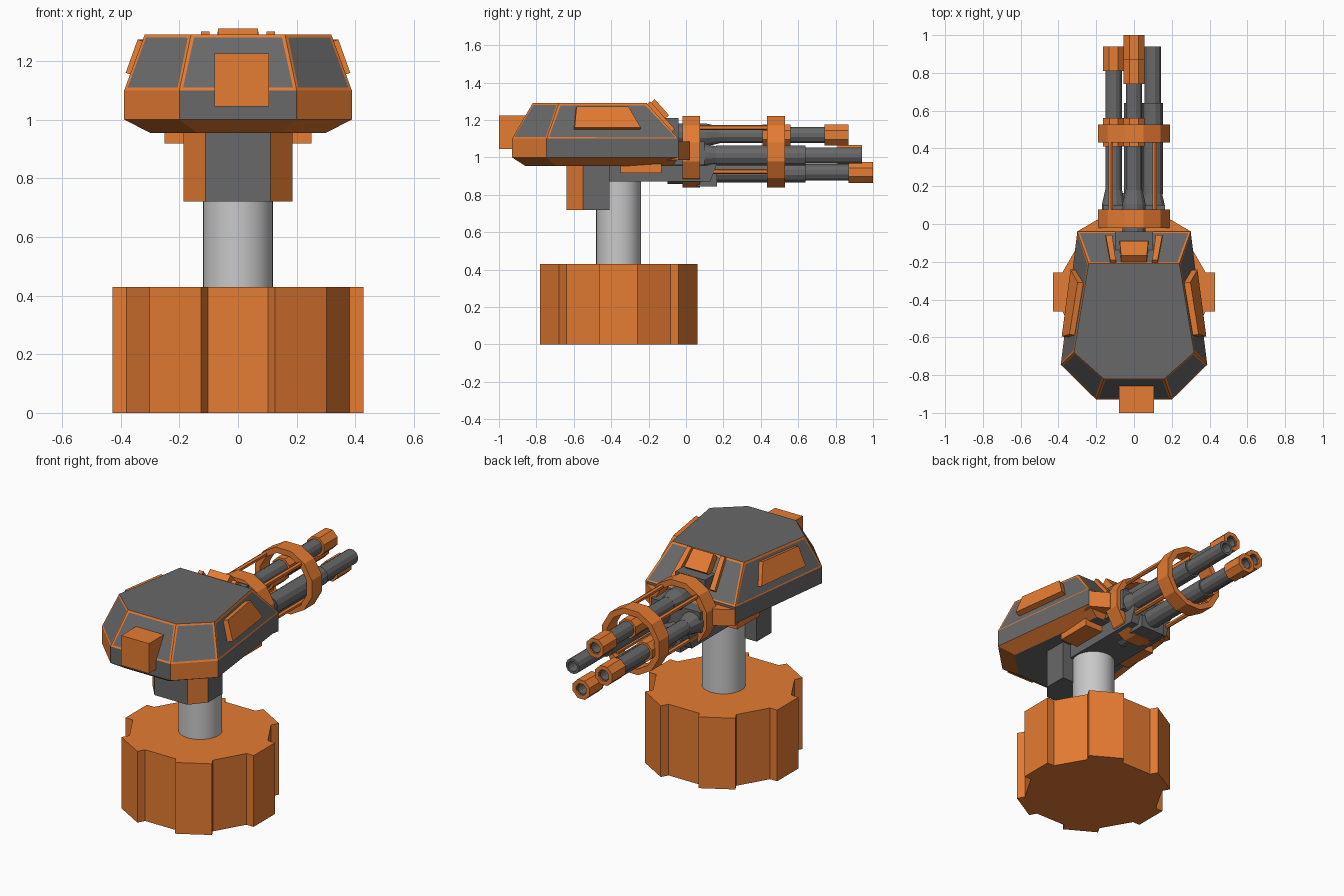
import bpy, bmesh, math
from mathutils import Vector

if "Cube" in bpy.data.objects:
    bpy.data.objects.remove(bpy.data.objects["Cube"], do_unlink=True)


def material(name, colour):
    m = bpy.data.materials.new(name)
    m.use_nodes = True
    m.diffuse_color = (*colour, 1)
    m.node_tree.nodes["Principled BSDF"].inputs["Base Color"].default_value = (*colour, 1)
    return m


ORANGE = material("orange paint", (0.78, 0.2, 0.032))
GREY = material("dark grey metal", (0.14, 0.14, 0.14))
STEEL = material("light steel", (0.58, 0.58, 0.58))


def finish(name, bm, *mats):
    bmesh.ops.recalc_face_normals(bm, faces=bm.faces[:])
    me = bpy.data.meshes.new(name)
    bm.to_mesh(me)
    bm.free()
    for m in mats:
        me.materials.append(m)
    ob = bpy.data.objects.new(name, me)
    bpy.context.collection.objects.link(ob)
    return ob


def loft(rings, cap=True, loop=False):
    """Skin a list of equal-length point rings."""
    bm = bmesh.new()
    vs = [[bm.verts.new(p) for p in r] for r in rings]
    n = len(vs[0])
    pairs = list(zip(vs, vs[1:])) + ([(vs[-1], vs[0])] if loop else [])
    for a, b in pairs:
        for i in range(n):
            j = (i + 1) % n
            bm.faces.new((a[i], a[j], b[j], b[i]))
    if cap and not loop:
        bm.faces.new(vs[0])
        bm.faces.new(vs[-1])
    bm.normal_update()
    return bm


def box(name, x0, x1, y0, y1, z0, z1, mat):
    ring = [(x0, y0), (x1, y0), (x1, y1), (x0, y1)]
    return finish(name, loft([[(x, y, z) for x, y in ring] for z in (z0, z1)]), mat)


def tube(name, x, z, profile, mat, sides=12, loop=True):
    """Turn a (radius, y) profile about an axis along y."""
    rings = []
    for r, y in profile:
        angles = [math.tau * (i + 0.5) / sides for i in range(sides)]
        rings.append([(x + r * math.cos(a), y, z + r * math.sin(a)) for a in angles])
    return finish(name, loft(rings, loop=loop), mat)


def pipe(name, x, z, inner, outer, y0, y1, mat, sides=12):
    return tube(name, x, z, [(inner, y0), (outer, y0), (outer, y1), (inner, y1)], mat, sides)


def slab(name, quad, u0, u1, v0, v1, depth, mat):
    """Raised plate on part of a sloping quad."""
    a, b, c, d = map(Vector, quad)
    at = lambda u, v: a.lerp(b, u).lerp(d.lerp(c, u), v)
    n = (b - a).cross(d - a).normalized()
    if n.z < 0:
        n.negate()
    pts = [at(u0, v0), at(u1, v0), at(u1, v1), at(u0, v1)]
    finish(name, loft([[p - n * 0.01 for p in pts], [p + n * depth for p in pts]]), mat)


def mirrored(half):
    return half + [(-x, y) for x, y in reversed(half)]


# Base: twelve-sided drum with every other side raised
PIVOT = -0.36
outline = []
for k in range(12):
    a = math.radians(30 * k)
    r = 0.428 if k % 2 == 0 else 0.38
    for t in (-0.102, 0.102):
        if k % 2 == 0:
            outline.append((0.38 * math.cos(a) - t * math.sin(a),
                            0.38 * math.sin(a) + t * math.cos(a)))
            if t > 0:
                outline.insert(-1, (r * math.cos(a) + 0.102 * math.sin(a),
                                    r * math.sin(a) - 0.102 * math.cos(a)))
                outline.insert(-1, (r * math.cos(a) - t * math.sin(a),
                                    r * math.sin(a) + t * math.cos(a)))
finish("base_drum", loft([[(x, y + PIVOT, z) for x, y in outline] for z in (0, 0.43)]), ORANGE)

# Smooth column
circle = [(0.12 * math.cos(math.tau * i / 32), PIVOT + 0.12 * math.sin(math.tau * i / 32))
          for i in range(32)]
column = finish("column", loft([[(x, y, z) for x, y in circle] for z in (0.42, 0.9)]), STEEL)
bpy.context.view_layer.objects.active = column
column.select_set(True)
bpy.ops.object.shade_smooth_by_angle()
column.select_set(False)

# Turret hull: bottom, vertical band and sloping sides
low = mirrored([(0.14, -0.86), (0.3, -0.7), (0.22, -0.07)])
mid = mirrored([(0.2, -0.93), (0.388, -0.745), (0.3, -0.04)])
top = mirrored([(0.16, -0.82), (0.318, -0.68), (0.24, -0.21)])
levels = [(low, 0.955), (mid, 1.0), (mid, 1.1), (top, 1.29)]
hull = loft([[(x, y, z) for x, y in ring] for ring, z in levels])
slopes = []
for f in hull.faces:
    z = f.calc_center_median().z
    diagonal = abs(f.normal.x) > 0.4 and abs(f.normal.y) > 0.4
    if 1.0 < z < 1.1:
        f.material_index = 0 if diagonal else 1
    elif 1.1 < z < 1.28:
        slopes.append(f)
        f.material_index = 1
    else:
        f.material_index = 0 if 0.96 < z < 1.0 else 1
# orange trim framing every sloping panel
for f in bmesh.ops.inset_individual(hull, faces=slopes, thickness=0.016)["faces"]:
    f.material_index = 0
for f in slopes:
    f.material_index = 1
finish("turret_hull", hull, ORANGE, GREY)

# Chamfered lip at the gun end of the hull
lip = mirrored([(0.28, -0.12), (0.3, -0.04), (0.2, 0.02)])
finish("hull_lip", loft([[(x, y, z) for x, y in lip] for z in (0.985, 1.085)]), ORANGE)

# Side plates and the sensor on the gun-end slope
for s, side in ((1, "left"), (-1, "right")):
    quad = [(s * 0.388, -0.745, 1.1), (s * 0.3, -0.04, 1.1),
            (s * 0.24, -0.21, 1.29), (s * 0.318, -0.68, 1.29)]
    slab(side + "_side_plate", quad, 0.2, 0.75, 0.26, 0.86, 0.032, ORANGE)
    box(side + "_under_wing", *sorted((s * 0.1, s * 0.25)), -0.35, -0.13, 0.918, 0.965, ORANGE)
slope = [(-0.3, -0.04, 1.1), (0.3, -0.04, 1.1), (0.24, -0.21, 1.29), (-0.24, -0.21, 1.29)]
for u, side in ((0.24, "right"), (0.7, "left")):
    slab(side + "_sensor_rail", slope, u, u + 0.06, 0.2, 0.98, 0.02, ORANGE)
slab("sensor_cap", slope, 0.36, 0.64, 0.5, 0.95, 0.046, ORANGE)
box("sensor_mount", -0.1, 0.1, -0.15, -0.04, 1.0, 1.21, GREY)

# Rear box
box("rear_box", -0.08, 0.105, -1.0, -0.84, 1.045, 1.225, ORANGE)

# Counterweight under the hull, with orange chamfers
weight = [(0.11, -0.64), (0.185, -0.55), (0.185, -0.41)]
block = loft([[(x, y, z) for x, y in mirrored(weight)] for z in (0.72, 0.96)])
for f in block.faces:
    f.material_index = int(abs(f.normal.x) > 0.4 and abs(f.normal.y) > 0.4)
finish("counterweight", block, GREY, ORANGE)

# Gun arm below the barrels
arm = [(-0.45, 0.87), (0.13, 0.87), (0.165, 0.965), (-0.45, 0.965)]
finish("gun_arm", loft([[(x, y, z) for y, z in arm] for x in (-0.13, 0.13)]), GREY)

# Ring clamps
GUN_Z = 1.03
for name, y in (("inner_ring", -0.02), ("outer_ring", 0.432)):
    pipe(name, 0, GUN_Z, 0.162, 0.197, y, y + 0.096, ORANGE)

# Four barrels: position, muzzle end, whether the tip is orange
barrels = [("top", 0, 1.12, 0.87, True), ("right", -0.108, 1.01, 0.94, True),
           ("left", 0.1, 1.01, 0.94, False), ("bottom", 0, 0.92, 1.0, True)]
for name, x, z, end, tipped in barrels:
    pipe(name + "_barrel", x, z, 0.03, 0.045, -0.06, end - 0.01 * tipped, GREY)
    tube(name + "_receiver", x, z, [(0.064, -0.1), (0.064, 0.105), (0.046, 0.18)], GREY, 12, False)
    if tipped:
        pipe(name + "_muzzle", x, z, 0.036, 0.061, end - 0.13, end, ORANGE, 8)
for name, x, z in (("top", 0, 1.12), ("right", -0.108, 1.01)):
    pipe(name + "_collar", x, z, 0.04, 0.06, 0.41, 0.56, ORANGE, 8)
for name, x, z in (("left", 0.1, 1.01), ("bottom", 0, 0.92)):
    pipe(name + "_sleeve", x, z, 0.04, 0.055, 0.16, 0.64, GREY)
box("lower_feed", -0.08, 0.08, 0.06, 0.165, 0.845, 0.92, GREY)
box("breech", -0.165, 0.165, -0.1, 0.1, 0.96, 1.085, GREY)

# Tie rods joining the rings
for x in (-0.122, 0.11):
    for z in (1.16, 0.925):
        pipe("tie_rod", x, z, 0.003, 0.014, 0.0, 0.5, ORANGE, 6)
